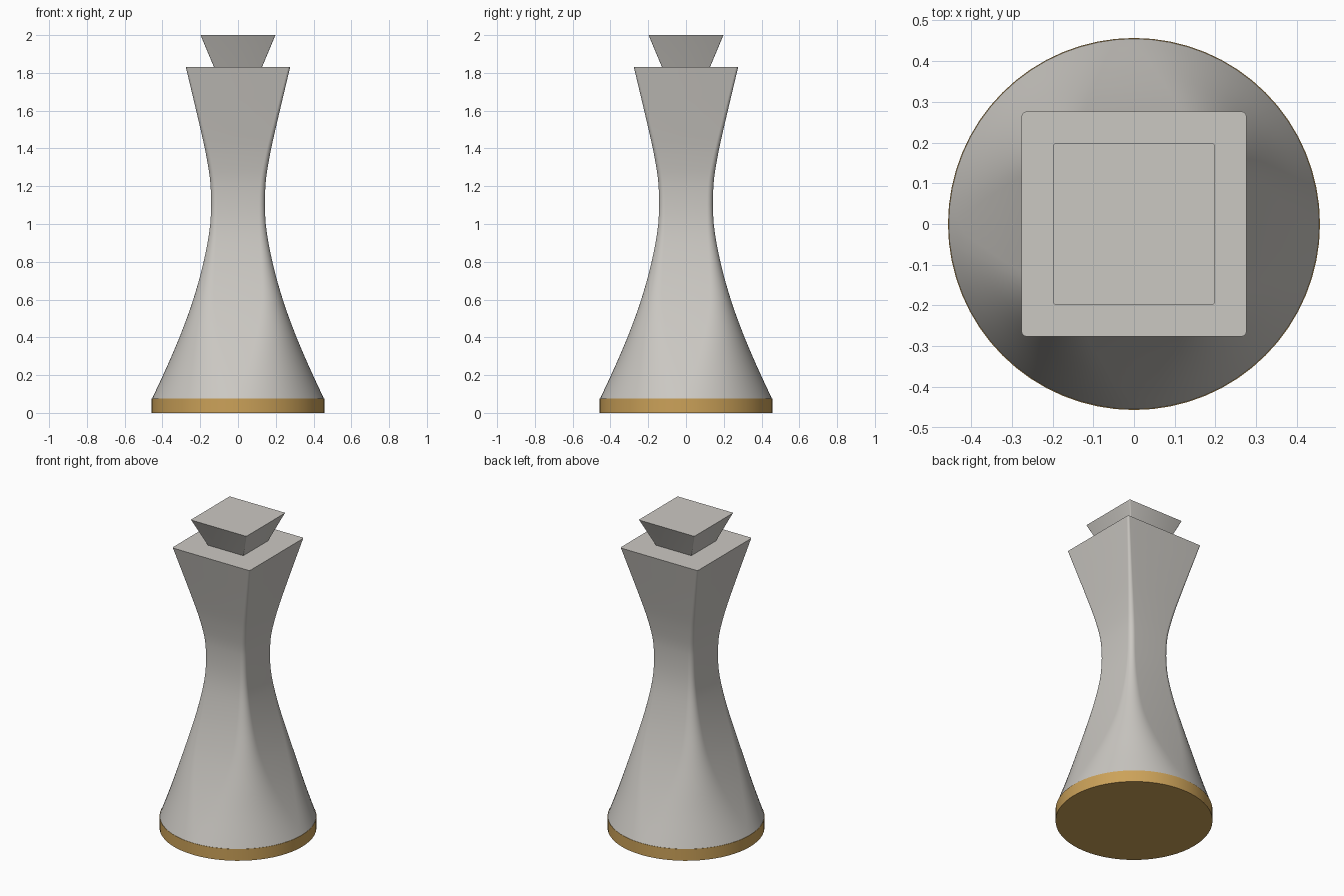
import bpy, bmesh, math

if "Cube" in bpy.data.objects:
    bpy.data.objects.remove(bpy.data.objects["Cube"])


def material(name, rgb):
    mat = bpy.data.materials.new(name)
    mat.diffuse_color = (*rgb, 1.0)
    mat.use_nodes = True
    mat.node_tree.nodes["Principled BSDF"].inputs["Base Color"].default_value = mat.diffuse_color
    return mat


GREY = material("warm_grey", (0.60, 0.58, 0.545))
GOLD = material("gold", (0.60, 0.36, 0.10))


def ring(h, r, steps):
    """Rounded square of half width h and corner radius r."""
    pts = []
    for corner in range(4):
        mid = math.pi / 4 + corner * math.pi / 2
        cx = math.copysign(h - r, math.cos(mid))
        cy = math.copysign(h - r, math.sin(mid))
        for i in range(steps + 1):
            a = (corner + i / steps) * math.pi / 2
            pts.append((cx + r * math.cos(a), cy + r * math.sin(a)))
    return pts


def loft(name, sections, mat, steps, angle=30):
    """Skin rounded squares given as (z, half width, corner radius)."""
    bm = bmesh.new()
    rings = [[bm.verts.new((x, y, z)) for x, y in ring(h, r, steps)]
             for z, h, r in sections]
    n = len(rings[0])
    for lo, hi in zip(rings, rings[1:]):
        for i in range(n):
            j = (i + 1) % n
            bm.faces.new((lo[i], lo[j], hi[j], hi[i]))
    bm.faces.new(rings[0][::-1])
    bm.faces.new(rings[-1])
    bmesh.ops.remove_doubles(bm, verts=bm.verts, dist=1e-5)
    bmesh.ops.recalc_face_normals(bm, faces=bm.faces)
    mesh = bpy.data.meshes.new(name)
    bm.to_mesh(mesh)
    bm.free()
    mesh.materials.append(mat)
    obj = bpy.data.objects.new(name, mesh)
    bpy.context.collection.objects.link(obj)
    bpy.ops.object.select_all(action='DESELECT')
    obj.select_set(True)
    bpy.context.view_layer.objects.active = obj
    bpy.ops.object.shade_smooth_by_angle(angle=math.radians(angle))
    return obj


def smooth_profile(keys, count):
    """Cubic interpolation through the key sections."""
    out = []
    for k in range(len(keys) - 1):
        p0, p1 = keys[max(k - 1, 0)], keys[k]
        p2, p3 = keys[k + 1], keys[min(k + 2, len(keys) - 1)]
        dz = p2[0] - p1[0]
        for s in range(count):
            t = s / count
            row = [p1[0] + dz * t]
            for c in (1, 2):
                if k == 0:
                    m1 = p2[c] - p1[c]
                else:
                    m1 = (p2[c] - p0[c]) / (p2[0] - p0[0]) * dz
                if k == len(keys) - 2:
                    m2 = p2[c] - p1[c]
                else:
                    m2 = (p3[c] - p1[c]) / (p3[0] - p1[0]) * dz
                row.append((2*t**3 - 3*t**2 + 1) * p1[c] + (t**3 - 2*t**2 + t) * m1
                           + (3*t**2 - 2*t**3) * p2[c] + (t**3 - t**2) * m2)
            out.append(tuple(row))
    out.append(keys[-1])
    return out


# Gold foot disc
loft("base_band", [(0.0, 0.457, 0.457), (0.075, 0.457, 0.457)], GOLD, 16)

# Waisted body: round at the foot, square at the head
body_keys = [
    (0.075, 0.455, 0.455),
    (0.25, 0.374, 0.32),
    (0.42, 0.302, 0.20),
    (0.60, 0.237, 0.11),
    (0.80, 0.182, 0.06),
    (1.00, 0.147, 0.035),
    (1.20, 0.145, 0.03),
    (1.35, 0.166, 0.025),
    (1.50, 0.198, 0.02),
    (1.83, 0.276, 0.012),
]
loft("body", smooth_profile(body_keys, 4), GREY, 16)

# Flared square finial
loft("finial", [(1.825, 0.125, 0.004), (2.0, 0.198, 0.006)], GREY, 3)
